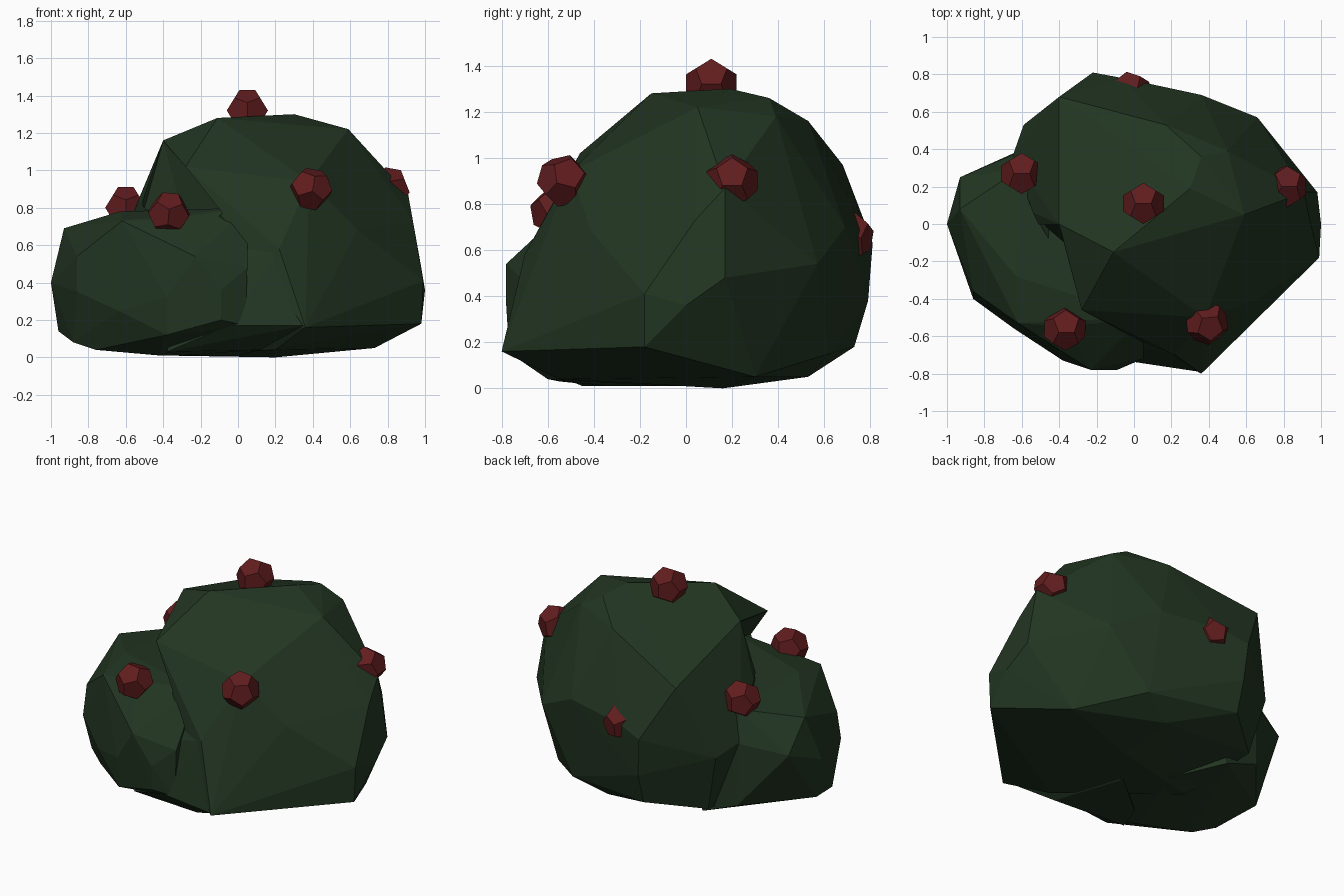
import bpy, bmesh
from math import radians
from mathutils import Vector

if "Cube" in bpy.data.objects:
    bpy.data.objects.remove(bpy.data.objects["Cube"])


def material(name, color):
    m = bpy.data.materials.new(name)
    m.diffuse_color = (*color, 1)
    m.use_nodes = True
    m.node_tree.nodes["Principled BSDF"].inputs["Base Color"].default_value = m.diffuse_color
    return m


def hull(name, points, mat):
    """Faceted solid wrapped around a few corner points."""
    bm = bmesh.new()
    for p in points:
        bm.verts.new(p)
    bmesh.ops.convex_hull(bm, input=bm.verts)
    loose = [v for v in bm.verts if not v.link_faces]
    bmesh.ops.delete(bm, geom=loose, context='VERTS')
    bmesh.ops.dissolve_limit(bm, angle_limit=0.02, verts=bm.verts, edges=bm.edges)
    bmesh.ops.recalc_face_normals(bm, faces=bm.faces)
    mesh = bpy.data.meshes.new(name)
    bm.to_mesh(mesh)
    bm.free()
    mesh.materials.append(mat)
    ob = bpy.data.objects.new(name, mesh)
    bpy.context.collection.objects.link(ob)
    return ob


green = material("leaf_green", (0.016, 0.036, 0.016))
red = material("berry_red", (0.12, 0.012, 0.013))

# Main mound: crown, belly and base corners
crown = [(-.40, 0, 1.16), (-.11, -.15, 1.28), (.30, .19, 1.30), (.59, .05, 1.22),
         (.36, .36, 1.26), (.50, .39, 1.18), (.17, .53, 1.16), (-.28, -.46, 1.02),
         (.38, -.50, .94), (-.40, .68, .97)]
belly = [(-.59, .53, .50), (-.65, .36, .56), (-.54, .06, .82), (-.22, .81, .63),
         (-.06, .78, .68), (.36, .69, .70), (.66, .57, .54), (.91, .17, .87),
         (.935, .04, .73), (.98, .17, .48), (1, 0, .36), (.99, -.18, .41),
         (.64, -.41, .68), (.22, -.70, .58)]
base = [(.98, -.18, .18), (.62, -.47, .18), (.36, -.80, .16), (.73, .30, .05),
        (.20, .16, 0), (.20, .53, .05), (-.20, .73, .18), (-.50, .48, .12),
        (.20, -.55, .04), (-.40, 0, .01), (.40, .62, .15), (-.20, .79, .38)]
bush = hull("bush", crown + belly + base, green)

# Notch cut away under the overhanging front left corner
notch = hull("notch_cutter", [
    (-.40, 0, 1.155), (-.28, -.46, 1.02), (-.25, -.24, .84), (-.05, -.50, .77),
    (-.20, -.80, .77), (-.80, -.40, 1.05), (-.50, .02, .80), (-.25, -.24, .60)], green)

# Lower lobe at the front left
lobe_top = [(-.93, .08, .69), (-.63, -.28, .78), (-.62, -.53, .73), (-.36, -.55, .74),
            (.05, -.50, .80), (-.60, .30, .74), (-.23, -.78, .54), (-.86, -.36, .54)]
lobe_low = [(-1, 0, .40), (-.93, .25, .50), (-.86, -.40, .35), (-.64, -.56, .25),
            (-.38, -.73, .32), (-.09, -.78, .36), (.05, -.72, .48), (.04, -.72, .17),
            (-.09, -.77, .20), (-.38, -.71, .12), (-.42, -.45, .01), (-.96, 0, .14),
            (-.88, -.28, .08), (-.76, -.36, .04), (-.64, .38, .14), (-.65, .37, .55),
            (-.40, .40, .05), (-.30, .30, .60), (-.20, .10, .01)]
lobe = hull("bush_lobe", lobe_top + lobe_low, green)

# Bridge that fills the cleft between lobe and mound
bridge = hull("bush_bridge", [
    (.06, -.49, .79), (-.15, -.40, .78), (.29, -.52, .86), (.21, -.69, .57),
    (0, -.66, .52), (.35, -.79, .17), (.14, -.735, .16), (-.05, -.73, .17),
    (.12, -.60, .04), (-.38, -.55, .03), (-.30, -.35, .01), (0, -.10, .01),
    (.20, -.30, .50)], green)

# Carve the notch, then fuse the lumps into one shell
for part, op in ((notch, 'DIFFERENCE'), (lobe, 'UNION'), (bridge, 'UNION')):
    mod = bush.modifiers.new(part.name, 'BOOLEAN')
    mod.operation, mod.solver, mod.object = op, 'EXACT', part
bpy.context.view_layer.update()
fused = bpy.data.meshes.new_from_object(
    bush.evaluated_get(bpy.context.evaluated_depsgraph_get()))
bush.modifiers.clear()
bush.data = fused
for part in (notch, lobe, bridge):
    bpy.data.objects.remove(part)

# Dodecahedron berries, each turned a little
g = (1 + 5 ** .5) / 2
signs = (-1, 1)
corners = [(a, b, c) for a in signs for b in signs for c in signs]
for a in signs:
    for b in signs:
        corners += [(a / g, 0, b * g), (a * g, b / g, 0), (0, a * g, b / g)]
corners = [Vector(c) * .11 / g for c in corners]

spots = [((.05, .11, 1.32), (0, 0, 0)), ((-.60, .27, .80), (0, 0, 0)),
         ((-.37, -.56, .77), (10, 5, 0)), ((.39, -.53, .90), (-15, 10, 5)),
         ((.81, .20, .90), (0, 10, 0)), ((-.02, .70, .66), (-10, 0, 10))]
for i, (pos, turn) in enumerate(spots):
    berry = hull(f"berry_{i + 1}", corners, red)
    berry.location = pos
    berry.rotation_euler = [radians(t) for t in turn]
